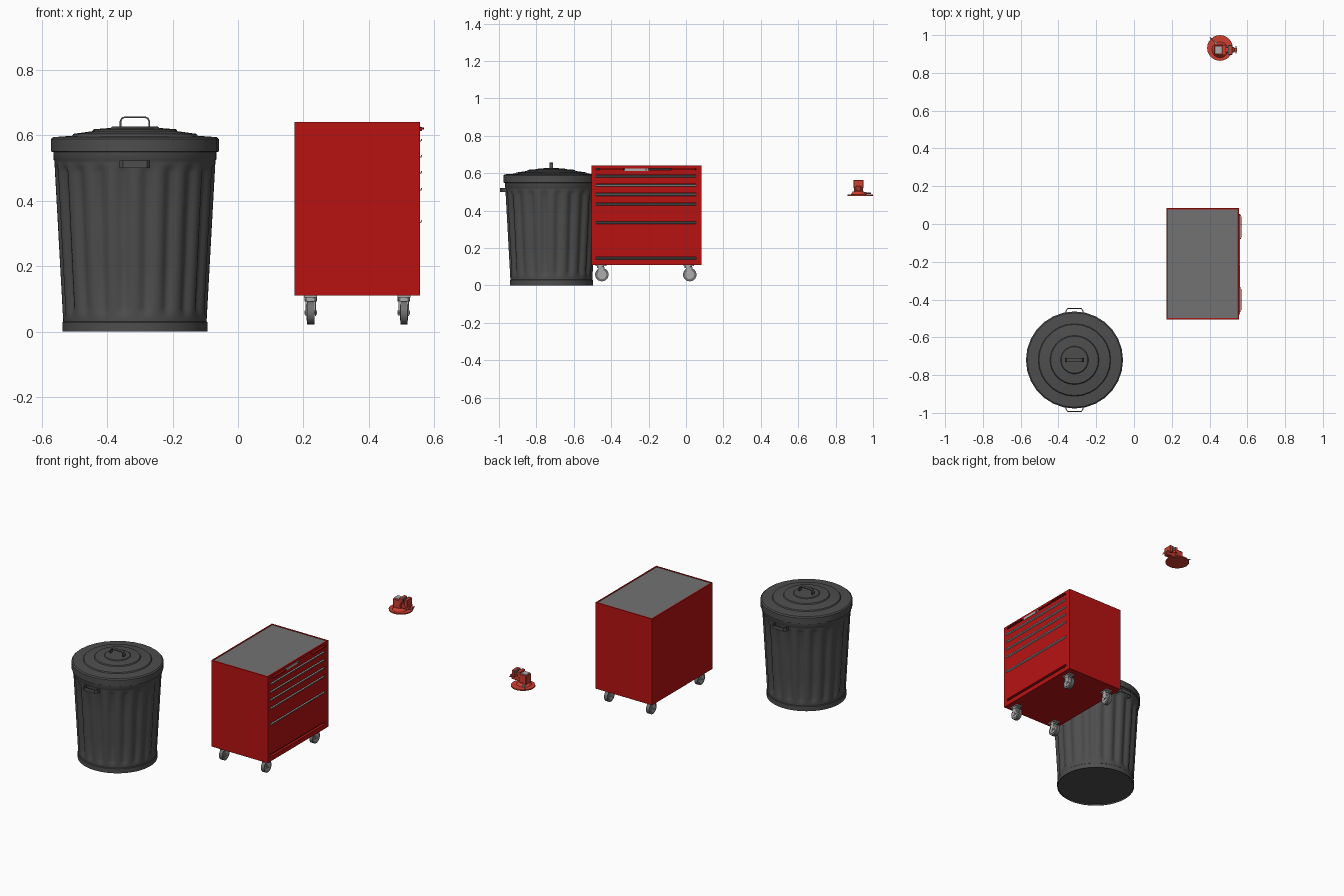
import bpy, bmesh
from math import cos, sin, pi, radians
from mathutils import Vector, Matrix

if "Cube" in bpy.data.objects:
    bpy.data.objects.remove(bpy.data.objects["Cube"])


def material(name, r, g, b):
    m = bpy.data.materials.new(name)
    m.diffuse_color = (r, g, b, 1)
    m.use_nodes = True
    m.node_tree.nodes["Principled BSDF"].inputs["Base Color"].default_value = m.diffuse_color
    return m


CAN = material("dark_grey", 0.075, 0.075, 0.075)
RED = material("red", 0.48, 0.006, 0.006)
VISE = material("bright_red", 0.62, 0.05, 0.03)
TOP = material("mid_grey", 0.17, 0.17, 0.17)
DARK = material("near_black", 0.03, 0.03, 0.03)
STEEL = material("steel", 0.42, 0.42, 0.42)


def finish(bm, name, mat, smooth=None):
    bmesh.ops.recalc_face_normals(bm, faces=bm.faces)
    me = bpy.data.meshes.new(name)
    bm.to_mesh(me)
    bm.free()
    ob = bpy.data.objects.new(name, me)
    bpy.context.collection.objects.link(ob)
    me.materials.append(mat)
    if smooth:
        bpy.ops.object.select_all(action='DESELECT')
        ob.select_set(True)
        bpy.context.view_layer.objects.active = ob
        bpy.ops.object.shade_smooth_by_angle(angle=radians(smooth))
    return ob


def box(name, x, y, z, mat, bevel=0):
    bm = bmesh.new()
    size = Vector((x[1] - x[0], y[1] - y[0], z[1] - z[0]))
    mid = Vector((x[0] + x[1], y[0] + y[1], z[0] + z[1])) / 2
    bmesh.ops.create_cube(bm, size=1, matrix=Matrix.Translation(mid) @ Matrix.Diagonal((*size, 1)))
    if bevel:
        bmesh.ops.bevel(bm, geom=bm.edges[:], offset=bevel, segments=1, affect='EDGES')
    return finish(bm, name, mat)


def rod(name, a, b, r, mat, r2=None, seg=16):
    a, b = Vector(a), Vector(b)
    rot = (b - a).to_track_quat('Z', 'Y').to_matrix().to_4x4()
    bm = bmesh.new()
    bmesh.ops.create_cone(bm, cap_ends=True, segments=seg, radius1=r, radius2=r if r2 is None else r2,
                          depth=(b - a).length, matrix=Matrix.Translation((a + b) / 2) @ rot)
    return finish(bm, name, mat, 40)


def lathe(name, center, profile, seg, mat, smooth, shape=None):
    bm = bmesh.new()
    rings = []
    for r, z in profile:
        ring = []
        for i in range(seg):
            a = 2 * pi * i / seg
            rr = r - (shape(a, z) if shape else 0)
            ring.append(bm.verts.new((center[0] + rr * cos(a), center[1] + rr * sin(a), z)))
        rings.append(ring)
    for p, q in zip(rings, rings[1:]):
        for i in range(seg):
            j = (i + 1) % seg
            bm.faces.new((p[i], p[j], q[j], q[i]))
    bm.faces.new(rings[0])
    bm.faces.new(rings[-1])
    return finish(bm, name, mat, smooth)


def strip(name, pts, thick, w0, w1, plane, mat):
    """Flat bar bent along a path in the given plane, w0..w1 across it."""
    put = {'xy': lambda u, v, w: (u, v, w), 'xz': lambda u, v, w: (u, w, v),
           'yz': lambda u, v, w: (w, u, v)}[plane]
    bm = bmesh.new()
    pts = [Vector(p) for p in pts]
    loops = []
    for i, p in enumerate(pts):
        t = (pts[min(i + 1, len(pts) - 1)] - pts[max(i - 1, 0)]).normalized()
        n = Vector((-t.y, t.x)) * thick / 2
        loops.append([bm.verts.new(put(*q, w)) for q, w in
                      ((p + n, w0), (p - n, w0), (p - n, w1), (p + n, w1))])
    for a, b in zip(loops, loops[1:]):
        for i in range(4):
            j = (i + 1) % 4
            bm.faces.new((a[i], a[j], b[j], b[i]))
    bm.faces.new(loops[0])
    bm.faces.new(loops[-1])
    return finish(bm, name, mat)


# Trash can: fluted tapering body, stepped lid, three strap handles
cx, cy = -0.315, -0.72


def flute(a, z):
    fade = max(0, min(1, (z - 0.045) / 0.03, (0.515 - z) / 0.03))
    return 0.012 * fade * (0.5 - 0.5 * cos(20 * a)) ** 1.5


wall = [(0.219 + 0.027 * (z - 0.03) / 0.49, z) for z in
        (0.035, 0.045, 0.06, 0.075, 0.2, 0.35, 0.485, 0.5, 0.515)]
lathe("can_body", (cx, cy), [(0.218, 0.008), (0.218, 0), (0.222, 0), (0.222, 0.028), (0.219, 0.031)]
      + wall + [(0.246, 0.522), (0.249, 0.526), (0.249, 0.56)], 160, CAN, 40, flute)
lathe("can_lid", (cx, cy), [(0.249, 0.548), (0.257, 0.55), (0.257, 0.588), (0.25, 0.594), (0.192, 0.598),
                            (0.188, 0.604), (0.13, 0.612), (0.126, 0.618), (0.074, 0.622),
                            (0.07, 0.626), (0.02, 0.627)], 28, CAN, 30)
strip("lid_handle", [(cx + s * u, v) for s, u, v in
                     ((-1, .044, .622), (-1, .044, .642), (-1, .040, .651), (-1, .031, .655),
                      (1, .031, .655), (1, .040, .651), (1, .044, .642), (1, .044, .622))],
      0.005, cy - 0.01, cy + 0.01, 'xz', CAN)
for s in (-1, 1):
    strip("can_side_handle", [(cx + u, cy + s * v) for u, v in
                              ((-.044, .235), (-.044, .262), (-.036, .272),
                               (.036, .272), (.044, .262), (.044, .235))],
          0.005, 0.50, 0.522, 'xy', CAN)

# Tool chest: carcass, front frame and drawer fronts facing +x
X0, XF, X1 = 0.172, 0.54, 0.556
Y0, Y1, YA, YB = -0.505, 0.084, -0.48, 0.053
box("chest_carcass", (X0, XF), (Y0, Y1), (0.11, 0.634), RED)
box("chest_top_mat", (X0 + 0.008, X1 - 0.008), (Y0 + 0.008, Y1 - 0.008), (0.625, 0.637), TOP)
for y in ((Y0, Y0 + 0.008), (Y1 - 0.008, Y1)):
    box("top_rim_side", (X0, X1), y, (0.63, 0.64), RED)
for x in ((X0, X0 + 0.008), (X1 - 0.008, X1)):
    box("top_rim_end", x, (Y0, Y1), (0.63, 0.64), RED)
for y in ((Y0, YA), (YB, Y1)):
    box("front_post", (XF, X1), y, (0.11, 0.634), RED)
box("front_top_rail", (XF, X1), (YA, YB), (0.626, 0.634), RED)
box("front_bottom_rail", (XF, X1), (YA, YB), (0.11, 0.138), RED)
box("drawer_gap_shadow", (XF - 0.005, XF + 0.001), (YA, YB), (0.138, 0.626), DARK)
slots = [0.624, 0.584, 0.535, 0.486, 0.434, 0.336, 0.146]
for hi, lo in zip(slots, slots[1:]):
    box("drawer_front", (XF, X1), (YA, YB), (lo + 0.007, hi - 0.007), RED)
for z in slots[1:-1]:
    strip("drawer_pull", [(0.54, z - 0.004), (0.551, z - 0.005), (0.56, z - 0.001), (0.561, z + 0.004)],
          0.003, YA, YB, 'xz', STEEL)

# Top drawer grips and lock plate
for a, b in ((-0.465, -0.335), (-0.08, 0.05)):
    strip("top_grip", [(0.552, a + .002), (0.564, a + .003), (0.566, a + .01), (0.566, b - .01),
                       (0.564, b - .003), (0.552, b - .002)], 0.004, 0.617, 0.624, 'xy', RED)
box("lock_plate", (XF, 0.558), (-0.33, -0.20), (0.612, 0.626), STEEL)
rod("lock", (0.55, -0.213, 0.619), (0.562, -0.213, 0.619), 0.006, TOP)

# Swivel casters
for x in (0.222, 0.507):
    for y in (-0.45, 0.02):
        box("caster_plate", (x - .02, x + .02), (y - .034, y + .024), (0.104, 0.111), STEEL)
        rod("caster_swivel", (x, y - .008, 0.092), (x, y - .008, 0.106), 0.019, STEEL)
        box("caster_fork_top", (x - .016, x + .016), (y - .026, y + .014), (0.094, 0.099), STEEL)
        for s in (-1, 1):
            strip("caster_fork_cheek", [(y - .006, 0.098), (y - .003, 0.075), (y + .002, 0.05)],
                  0.028, x + s * .013, x + s * .016, 'yz', STEEL)
        rod("caster_wheel", (x - .011, y, 0.058), (x + .011, y, 0.058), 0.036, TOP, seg=24)
        rod("caster_hub", (x - .0125, y, 0.058), (x + .0125, y, 0.058), 0.024, STEEL)
        rod("caster_axle", (x - .019, y, 0.058), (x + .019, y, 0.058), 0.006, STEEL, seg=8)

# Bench vise floating behind the chest
vx, vy, jy = 0.455, 0.932, 0.922
rod("vise_base", (vx, vy, 0.478), (vx, vy, 0.485), 0.068, VISE, seg=24)
rod("vise_turntable", (vx, jy, 0.485), (vx, jy, 0.502), 0.042, VISE, r2=0.03, seg=24)
box("vise_body", (0.424, 0.476), (jy - .025, jy + .025), (0.495, 0.553), VISE, 0.004)
box("vise_anvil", (0.428, 0.464), (jy - .019, jy + .019), (0.55, 0.556), STEEL)
box("vise_fixed_jaw", (0.466, 0.482), (jy - .026, jy + .026), (0.53, 0.564), VISE)
box("vise_slide", (0.47, 0.532), (jy - .015, jy + .015), (0.502, 0.532), VISE, 0.003)
box("vise_moving_jaw", (0.502, 0.522), (jy - .026, jy + .026), (0.52, 0.564), VISE, 0.002)
for x in (0.482, 0.498):
    box("vise_jaw_pad", (x, x + .004), (jy - .026, jy + .026), (0.546, 0.564), TOP)
rod("vise_screw", (0.49, jy, 0.515), (0.545, jy, 0.515), 0.009, VISE)
rod("vise_handle", (0.54, jy - .02, 0.515), (0.54, jy + .02, 0.515), 0.003, STEEL, seg=8)
rod("vise_lock_lever", (0.435, 0.955, 0.493), (0.402, 0.988, 0.493), 0.003, STEEL, seg=8)
rod("vise_lock_bolt", (0.432, 0.958, 0.484), (0.432, 0.958, 0.499), 0.007, STEEL, seg=8)
